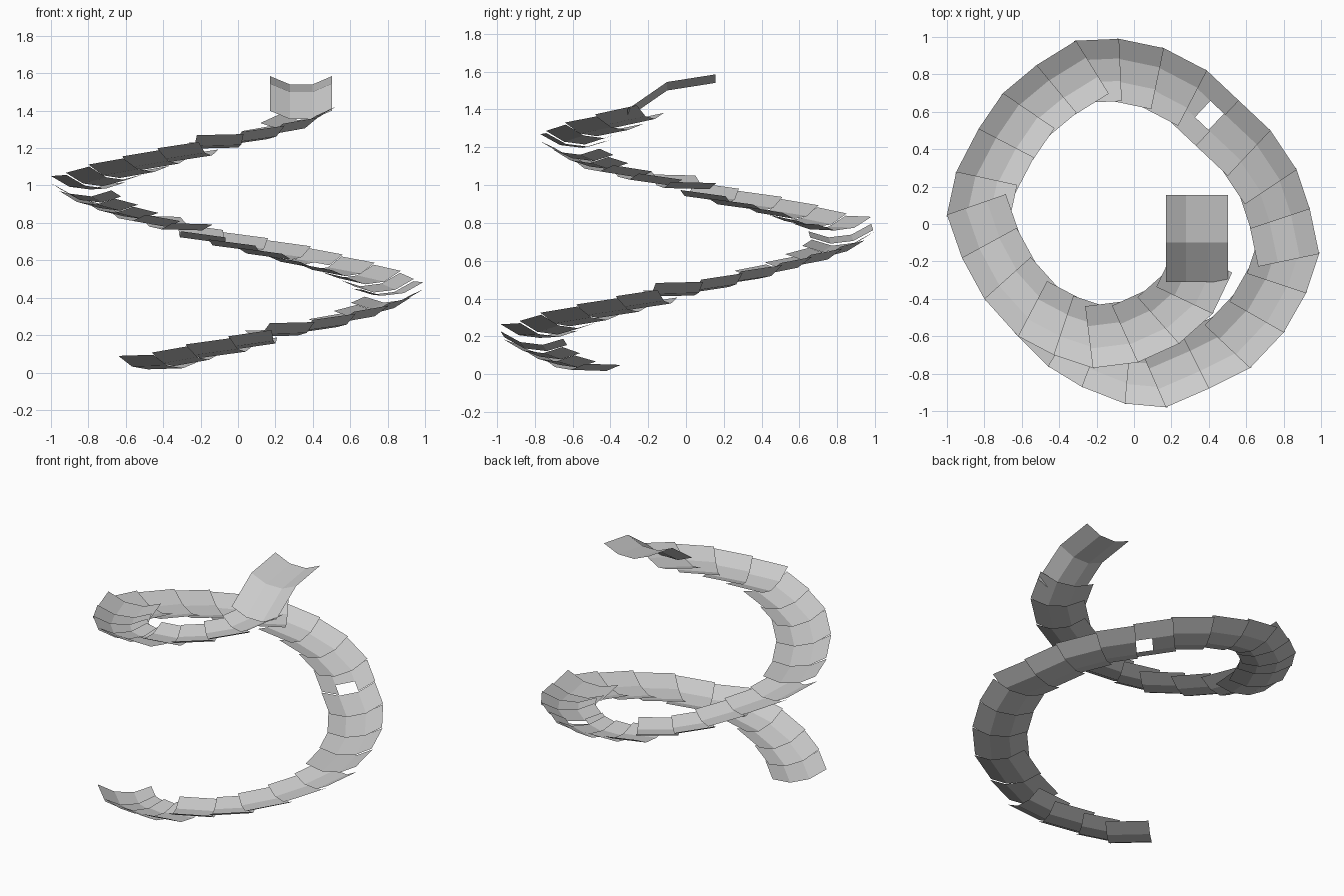
import bpy, bmesh
from mathutils import Vector

if "Cube" in bpy.data.objects:
    bpy.data.objects.remove(bpy.data.objects["Cube"])

# One flat grey for the whole chute
grey = bpy.data.materials.new("light grey")
grey.diffuse_color = (0.6, 0.6, 0.6, 1)
grey.use_nodes = True
grey.node_tree.nodes["Principled BSDF"].inputs["Base Color"].default_value = grey.diffuse_color

# Trough cross-section: distance inward from the outer rim, height
PROFILE = [(0, 0.045), (0.105, 0), (0.225, 0), (0.333, 0.045)]
BANK = 0.12                  # outer rim tipped up through the turn

# Outer rim corners of the climbing spiral, seen from above
RIM = [(-.64, -.58), (-.46, -.76), (-.28, -.87), (-.05, -.96), (.17, -.98),
       (.40, -.88), (.62, -.77), (.80, -.58), (.92, -.37), (.99, -.16),
       (.94, .08), (.87, .29), (.73, .50), (.56, .66), (.39, .82), (.16, .94),
       (-.08, .99), (-.31, .98), (-.52, .85), (-.70, .70), (-.83, .51),
       (-.95, .28), (-1.0, .05), (-.92, -.18), (-.80, -.40), (-.62, -.60),
       (-.43, -.70), (-.22, -.77), (.02, -.74), (.24, -.64), (.42, -.48),
       (.525, -.26)]
STEPS = {0, 4, 9, 17, 22, 27}   # plates raised onto the one before
HOLED = 13                      # plate with a gap in its floor


def trough(bm, a, b, hole=False, bank=0.0, extend=0.0):
    """Straight three-sided plate from rim point a to rim point b."""
    a, b = Vector(a), Vector(b)
    d = (b - a).to_2d().normalized()
    b += (b - a).normalized() * extend
    rows = []
    for t in (0, 0.45, 1):
        p = a.lerp(b, t)
        rows.append([bm.verts.new((p.x - d.y * s, p.y + d.x * s,
                                   p.z + h + (0.1665 - s) * bank))
                     for s, h in PROFILE])
    for r in range(2):
        for k in range(3):
            if hole and r == 0 and k == 1:
                continue
            bm.faces.new((rows[r][k], rows[r + 1][k], rows[r + 1][k + 1], rows[r][k + 1]))


def finish(bm, name):
    # merge the two halves of each plate where they lie in one plane
    bmesh.ops.dissolve_limit(bm, angle_limit=0.01, verts=bm.verts, edges=bm.edges)
    me = bpy.data.meshes.new(name)
    bm.to_mesh(me)
    bm.free()
    me.materials.append(grey)
    bpy.context.collection.objects.link(bpy.data.objects.new(name, me))


# Spiral of overlapping straight plates, climbing evenly
bm = bmesh.new()
last = len(RIM) - 2
for i in range(last + 1):
    z = 0.014 + 0.0437 * i
    z0 = z + (0.01 if i in STEPS else -0.016)
    z1 = z + 0.0437 - (0.012 if i == last else 0.028)
    trough(bm, (*RIM[i], z0), (*RIM[i + 1], z1), i == HOLED, BANK,
           0.01 if i < last else 0)
finish(bm, "spiral_chute")

# Straight entry ramp and lip at the top
bm = bmesh.new()
trough(bm, (.503, -.31, 1.355), (.503, -.10, 1.50))
trough(bm, (.503, -.10, 1.50), (.503, .155, 1.54))
finish(bm, "entry_ramp")
